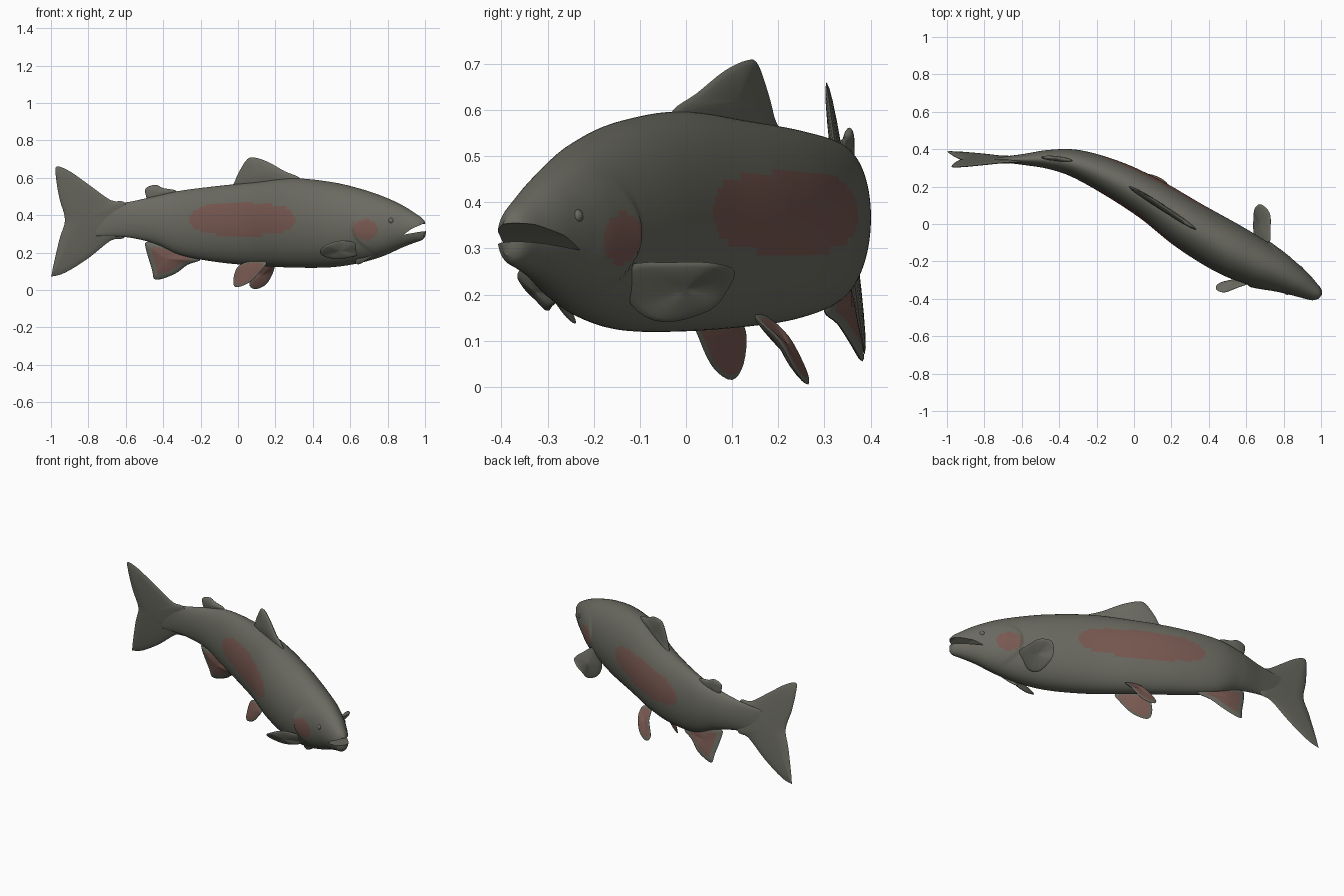
import bpy, bmesh, math
from mathutils import Vector

if "Cube" in bpy.data.objects:
    bpy.data.objects.remove(bpy.data.objects["Cube"])


def material(name, rgb):
    m = bpy.data.materials.new(name)
    m.diffuse_color = (*rgb, 1)
    m.use_nodes = True
    m.node_tree.nodes["Principled BSDF"].inputs["Base Color"].default_value = m.diffuse_color
    return m


OLIVE = material("olive grey skin", (0.145, 0.145, 0.12))
ROSE = material("dull rose patch", (0.19, 0.1, 0.083))


def catmull(a, b, c, d, t):
    return tuple(0.5 * (2 * q + (r - p) * t + (2 * p - 5 * q + 4 * r - s) * t * t
                        + (3 * q - p - 3 * r + s) * t ** 3) for p, q, r, s in zip(a, b, c, d))


def smooth_path(pts, steps, closed=False):
    n, out = len(pts), []
    at = (lambda i: pts[i % n]) if closed else (lambda i: pts[max(0, min(n - 1, i))])
    for i in range(n if closed else n - 1):
        for k in range(steps):
            out.append(catmull(at(i - 1), at(i), at(i + 1), at(i + 2), k / steps))
    if not closed:
        out.append(tuple(pts[-1]))
    return out


def add_object(name, bm):
    bmesh.ops.recalc_face_normals(bm, faces=bm.faces)
    me = bpy.data.meshes.new(name)
    bm.to_mesh(me)
    bm.free()
    me.materials.append(OLIVE)
    me.materials.append(ROSE)
    ob = bpy.data.objects.new(name, me)
    bpy.context.collection.objects.link(ob)
    return ob


def shade(ob, angle=45):
    bpy.ops.object.select_all(action='DESELECT')
    ob.select_set(True)
    bpy.context.view_layer.objects.active = ob
    bpy.ops.object.shade_smooth_by_angle(angle=math.radians(angle))


# Body stations along the bent spine: x, y, half width, top z, bottom z
STATIONS = [
    (-.76, .345, .008, .45, .29), (-.6, .345, .028, .468, .283),
    (-.45, .345, .052, .5, .25), (-.3, .32, .076, .532, .185),
    (-.1, .237, .1, .557, .148), (.1, .125, .116, .577, .13),
    (.3, -.012, .134, .597, .12), (.5, -.13, .14, .577, .122),
    (.65, -.205, .127, .542, .145), (.77, -.258, .105, .502, .18),
    (.87, -.31, .078, .456, .225), (.94, -.352, .055, .413, .252),
    (.98, -.377, .038, .385, .266), (.996, -.389, .014, .364, .285)]
SPINE = smooth_path(STATIONS, 16)


def spine_y(x):
    return min(SPINE, key=lambda s: abs(s[0] - x))[1]


def gill_step(x, z):
    # raised edge of the gill cover
    d = x - (.66 + 5 * (z - .33) ** 2)
    if d < 0 or d > .15 or abs(z - .31) > .14:
        return 0
    return .01 * min(1, d / .012) * (1 - d / .15) * (1 - (abs(z - .31) / .14) ** 2)


def in_patch(x, z):
    flank = abs((x - .075) / .3) ** 3 + abs((z - .378) / .087) ** 2.4 < 1
    cheek = ((x - .73) / .06) ** 2 + ((z - .322) / .055) ** 2 < 1
    return flank or cheek


def build_body(sides=80):
    bm = bmesh.new()
    rings = []
    for i, (x, y, w, top, bot) in enumerate(SPINE):
        a, b = SPINE[max(0, i - 1)], SPINE[min(len(SPINE) - 1, i + 1)]
        t = Vector((b[0] - a[0], b[1] - a[1])).normalized()
        ring = []
        for k in range(sides):
            ang = 2 * math.pi * k / sides
            z = (top + bot) / 2 + (top - bot) / 2 * math.sin(ang)
            off = (w + gill_step(x, z)) * math.cos(ang)
            ring.append(bm.verts.new((x - t.y * off, y + t.x * off, z)))
        rings.append(ring)
    for i in range(len(rings) - 1):
        p, q = rings[i], rings[i + 1]
        sx = (SPINE[i][0] + SPINE[i + 1][0]) / 2
        for k in range(sides):
            j = (k + 1) % sides
            f = bm.faces.new((p[k], p[j], q[j], q[k]))
            f.material_index = int(in_patch(sx, f.calc_center_median().z))
    bm.faces.new(rings[0])
    bm.faces.new(rings[-1])
    return add_object("body", bm)


body = build_body()

# Open mouth, cut with a wedge
bm = bmesh.new()
WEDGE = [(.885, .296), (.93, .328), (.985, .352), (1.1, .37), (1.1, .325), (.97, .311)]
face = bm.faces.new([bm.verts.new((x, -.6, z)) for x, z in WEDGE])
ext = bmesh.ops.extrude_face_region(bm, geom=[face])
bmesh.ops.translate(bm, vec=(0, .5, 0), verts=[v for v in ext["geom"] if isinstance(v, bmesh.types.BMVert)])
cutter = add_object("mouth_cutter", bm)
cutter.hide_render = True
cut = body.modifiers.new("mouth", 'BOOLEAN')
cut.operation, cut.object, cut.solver = 'DIFFERENCE', cutter, 'EXACT'
bpy.context.view_layer.objects.active = body
bpy.ops.object.modifier_apply(modifier="mouth")
bpy.data.objects.remove(cutter)
shade(body)


def fin(name, pts, thick, rose=0.0):
    """Lens shaped blade inside a smoothed outline; inner part may be rose."""
    rim = [Vector(p) for p in smooth_path(pts, 4, closed=True)]
    n = len(rim)
    c = sum(rim, Vector()) / n
    nor = sum(((rim[i] - c).cross(rim[(i + 1) % n] - c) for i in range(n)), Vector()).normalized()
    levels = (1, .95, .85, .7, .55, .4, .2)
    bm = bmesh.new()
    outer = [bm.verts.new(p) for p in rim]
    for side in (1, -1):
        prev = outer
        for f in levels[1:]:
            lift = nor * (side * thick * math.sqrt(1 - f * f))
            ring = [bm.verts.new(c + (p - c) * f + lift) for p in rim]
            for i in range(n):
                j = (i + 1) % n
                q = bm.faces.new((prev[i], prev[j], ring[j], ring[i]))
                q.material_index = int(f < rose)
            prev = ring
        tip = bm.verts.new(c + nor * side * thick)
        for i in range(n):
            q = bm.faces.new((prev[i], prev[(i + 1) % n], tip))
            q.material_index = int(rose > 0)
    ob = add_object(name, bm)
    shade(ob, 60)
    return ob


# Tail fin leans sideways towards its upper lobe
TAIL = [(-.6, .46), (-.68, .48), (-.8, .565), (-.9, .635), (-.97, .66), (-.973, .6),
        (-.955, .49), (-.925, .375), (-.955, .27), (-.995, .09), (-.985, .075),
        (-.92, .095), (-.8, .17), (-.68, .265), (-.6, .29)]
fin("tail_fin", [(x, .355 - (z - .3) * .14, z) for x, z in TAIL], .015)

# Fins along the back and under the tail
DORSAL = [(-.02, .54), (-.015, .585), (.01, .64), (.05, .7), (.09, .708), (.16, .685),
          (.25, .635), (.33, .6), (.33, .56), (.15, .54)]
fin("dorsal_fin", [(x, spine_y(x), z) for x, z in DORSAL], .016)
ADIPOSE = [(-.47, .48), (-.495, .515), (-.49, .547), (-.44, .562), (-.4, .545), (-.33, .53), (-.36, .49)]
fin("adipose_fin", [(x, spine_y(x) + .01, z) for x, z in ADIPOSE], .013)
ANAL = [(-.2, .165), (-.27, .135), (-.34, .085), (-.44, .055), (-.46, .11), (-.495, .23),
        (-.485, .258), (-.42, .25), (-.3, .215)]
fin("anal_fin", [(x, spine_y(x) + max(0, .25 - z) * .2, z) for x, z in ANAL], .014, .6)

# Paired belly fins
fin("pelvic_fin_front", [(.15, .02, .15), (.12, .03, .1), (.06, .06, .04), (-.01, .1, .015),
                         (-.025, .125, .05), (-.005, .13, .12), (.05, .1, .15)], .01, .75)
fin("pelvic_fin_back", [(.19, .15, .15), (.19, .2, .1), (.15, .24, .03), (.09, .265, .005),
                        (.06, .26, .035), (.1, .22, .11), (.12, .17, .155)], .01, .75)

# Paired breast fins
fin("pectoral_fin_front", [(.63, -.31, .25), (.55, -.34, .264), (.48, -.365, .245),
                           (.44, -.35, .215), (.45, -.32, .185), (.52, -.3, .165),
                           (.6, -.29, .175), (.66, -.27, .2)], .012)
fin("pectoral_fin_back", [(.72, -.13, .26), (.73, -.02, .27), (.725, .06, .268), (.68, .105, .252),
                          (.65, .09, .21), (.64, .05, .165), (.64, -.05, .14), (.66, -.12, .18)], .012)

# Small throat membrane below the gills
fin("throat_membrane", [(.74, -.29, .2), (.68, -.26, .155), (.64, -.24, .137), (.63, -.25, .16), (.68, -.27, .2)], .008)

# Eyes, low bumps on both sides of the head
i = min(range(len(SPINE)), key=lambda k: abs(SPINE[k][0] - .855))
x, y, w, top, bot = SPINE[i]
t = Vector((SPINE[i + 1][0] - SPINE[i - 1][0], SPINE[i + 1][1] - SPINE[i - 1][1])).normalized()
for side, label in ((1, "back"), (-1, "front")):
    bm = bmesh.new()
    bmesh.ops.create_uvsphere(bm, u_segments=16, v_segments=10, radius=.016)
    off = side * (w - .012)
    bmesh.ops.translate(bm, vec=(x - t.y * off, y + t.x * off, .37), verts=bm.verts)
    shade(add_object("eye_" + label, bm))
